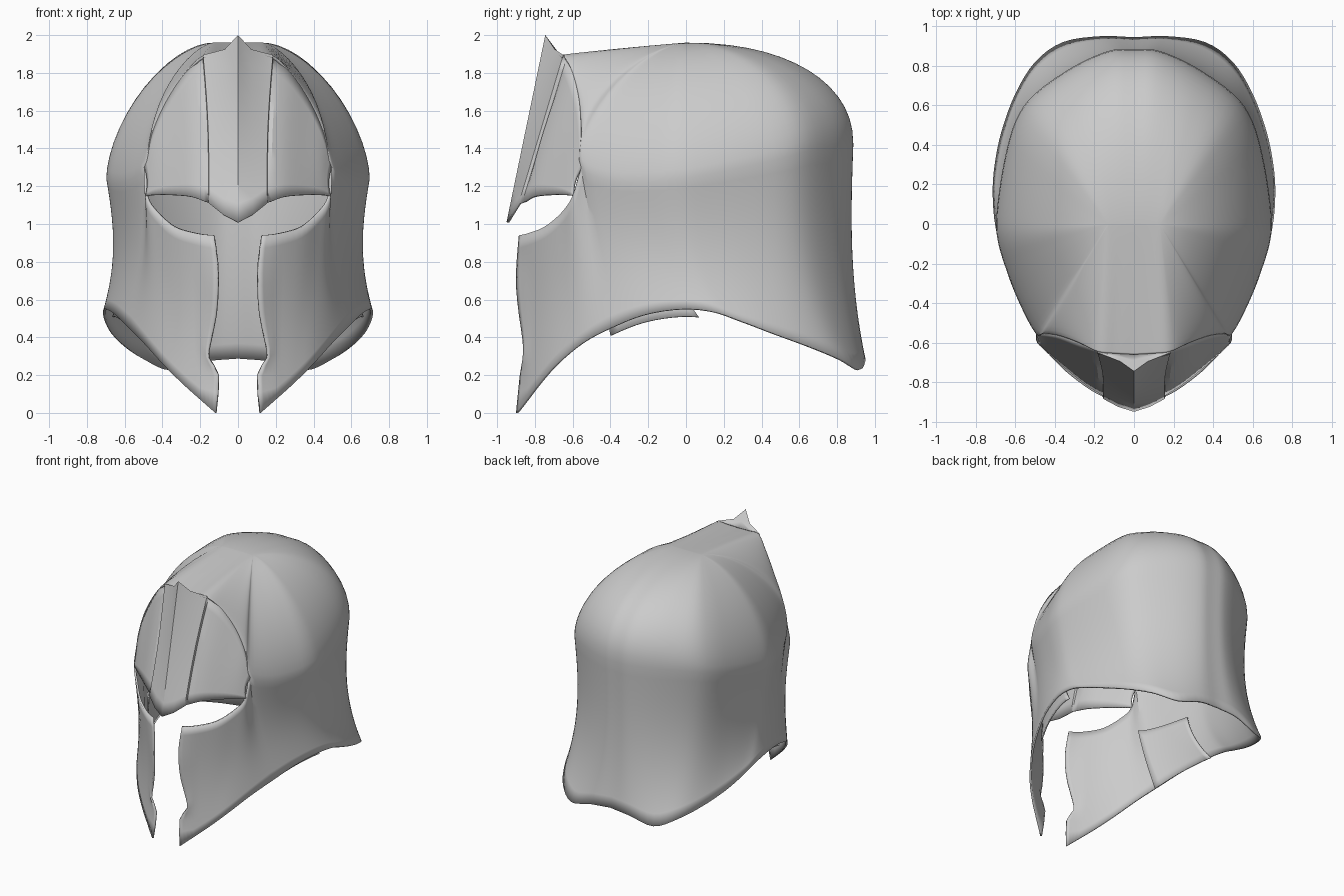
import bpy, bmesh, math
from mathutils import Vector

if "Cube" in bpy.data.objects:
    bpy.data.objects.remove(bpy.data.objects["Cube"])

SUB, ROWS = 4, 14


def spline(pts, sub=SUB):
    """Smooth curve through points of any dimension."""
    p = [Vector(q) for q in pts]
    p = [2 * p[0] - p[1]] + p + [2 * p[-1] - p[-2]]
    out = []
    for i in range(1, len(p) - 2):
        a, b, c, d = p[i - 1:i + 3]
        for k in range(sub):
            t = k / sub
            out.append(0.5 * (2 * b + (c - a) * t + (2 * a - 5 * b + 4 * c - d) * t * t
                              + (3 * b - a - 3 * c + d) * t ** 3))
    return out + [p[-2]]


def build(name, grids, thick):
    """Mirrored, thin-walled sheet from grids of points (rows run downward)."""
    bm = bmesh.new()
    for rows in grids:
        for s in (1, -1):
            vs = [[bm.verts.new((s * p[0], p[1], p[2])) for p in r] for r in rows]
            for i in range(len(vs) - 1):
                for j in range(len(vs[0]) - 1):
                    f = [vs[i][j], vs[i + 1][j], vs[i + 1][j + 1], vs[i][j + 1]]
                    bm.faces.new(f if s > 0 else f[::-1])
    bmesh.ops.remove_doubles(bm, verts=bm.verts, dist=0.0008)
    me = bpy.data.meshes.new(name)
    bm.to_mesh(me)
    bm.free()
    ob = bpy.data.objects.new(name, me)
    bpy.context.collection.objects.link(ob)
    bpy.ops.object.select_all(action='DESELECT')
    ob.select_set(True)
    bpy.context.view_layer.objects.active = ob
    bpy.ops.object.shade_smooth_by_angle(angle=math.radians(28))
    m = ob.modifiers.new("wall", 'SOLIDIFY')
    m.thickness = thick
    m.offset = -1
    return ob


# Lower rim of the dome, front centre to back centre: x, y, z, roundness
rim_keys = [
    (0, -.66, 1.885, 1.05), (.09, -.655, 1.89, 1.05), (.185, -.645, 1.89, 1.1),
    (.28, -.60, 1.80, 1.3), (.38, -.565, 1.65, 1.45), (.455, -.555, 1.48, 1.55),
    (.497, -.555, 1.30, 1.6), (.58, -.40, 1.23, 1.62), (.65, -.22, 1.22, 1.64),
    (.69, -.08, 1.235, 1.65), (.695, .05, 1.25, 1.65), (.66, .30, 1.30, 1.7),
    (.60, .52, 1.35, 1.8), (.50, .66, 1.39, 1.95), (.30, .80, 1.41, 2.1),
    (.12, .878, 1.42, 2.2), (0, .885, 1.42, 2.2)]
rim = spline(rim_keys)

# Dome: ribs falling from a short flat crown to the rim
dome = []
for i in range(ROWS + 1):
    a = math.pi / 2 * i / ROWS
    row = []
    for j, (x, y, z, n) in enumerate(rim):
        h = max(0, math.sin(a)) ** (2 / n)
        v = max(0, math.cos(a)) ** (2 / n) if i < ROWS else 0
        x0 = .13 * min(1, j / 8, (len(rim) - 1 - j) / 8)
        row.append(Vector((x0 + (x - x0) * h, y * h, z + (1.96 - z) * v)))
    dome.append(row)

# Skirt: cheeks, sides and neck guard with a flared bottom edge
eye_low = [(.13, -.885, .94), (.22, -.84, .95), (.34, -.75, .985),
           (.43, -.66, 1.06), (.49, -.60, 1.15), (.497, -.555, 1.30)]
top = spline(eye_low)[:-1] + [Vector(p[:3]) for p in rim[6 * SUB:]]
bottom = spline([
    (.12, -.90, 0), (.2, -.845, .07), (.30, -.775, .16), (.40, -.685, .26),
    (.50, -.55, .37), (.58, -.40, .45), (.65, -.22, .52), (.70, -.02, .55),
    (.715, .15, .535), (.705, .30, .485), (.67, .47, .42), (.60, .66, .35),
    (.50, .82, .285), (.36, .92, .23), (.17, .95, .275), (0, .945, .29)])
slot = spline([(.13, -.885, .94), (.112, -.897, .80), (.11, -.90, .67),
               (.12, -.885, .52), (.148, -.865, .38), (.16, -.865, .29),
               (.106, -.88, .20), (.12, -.90, 0)], 2)
skirt = []
for i in range(ROWS + 1):
    s = i / ROWS
    arch = math.sin(math.pi * s)
    row = []
    for j, (t, b) in enumerate(zip(top, bottom)):
        flare = 1.3 + 1.7 * min(1, max(0, (j - 20) / 16))
        p = t.lerp(b, s ** flare)
        pull_x = .055 * min(1, j / 20)
        pull_y = .03 if p.y < .2 else .015
        row.append(Vector((p.x * (1 - pull_x * arch), p.y * (1 - pull_y * arch),
                           t.z + (b.z - t.z) * s)))
    d = slot[i] - row[0]
    for j in range(SUB):
        row[j] += d * (1 - j / SUB)
    skirt.append(row)
build("helmet_shell", [dome, skirt], .014)

# Brow plate: raised centre strip, then a step back to the side panels
low_mid = [(0, -.95, 1.01), (.08, -.925, 1.05), (.155, -.885, 1.11)]
high_mid = [(0, -.745, 2.0), (.07, -.695, 1.925), (.185, -.65, 1.895)]
low_side = [(.158, -.868, 1.113), (.25, -.81, 1.145), (.36, -.72, 1.155),
            (.44, -.65, 1.155), (.49, -.60, 1.15)]
high_side = [(.187, -.63, 1.885)] + [k[:3] for k in rim_keys[3:7]]
lows = [Vector(p) for p in low_mid] + spline(low_side)
highs = [Vector(p) for p in high_mid] + spline(high_side)
plate = []
for i in range(11):
    s = i / 10
    row = []
    for j, (h, l) in enumerate(zip(highs, lows)):
        p = h.lerp(l, s)
        if j > 1:
            p.x -= .012 * math.sin(math.pi * s)
        if j > 3:
            p.y -= .015 * math.sin(math.pi * s)
        row.append(p)
    plate.append(row)
# Small pointed crest closing the plate onto the crown
crest = [[k[:3] for k in rim_keys[:3]],
         [(0, -.69, 1.925), (.08, -.67, 1.9), (.185, -.648, 1.892)], high_mid]
build("brow_plate", [plate, crest], .014)

# Inner cheek pads, peeping out just below the side edges
pads = [[p + Vector((-.045, 0, -.04)) for p in row[20:31]] for row in skirt[6:]]
build("cheek_pads", [pads], .01)
